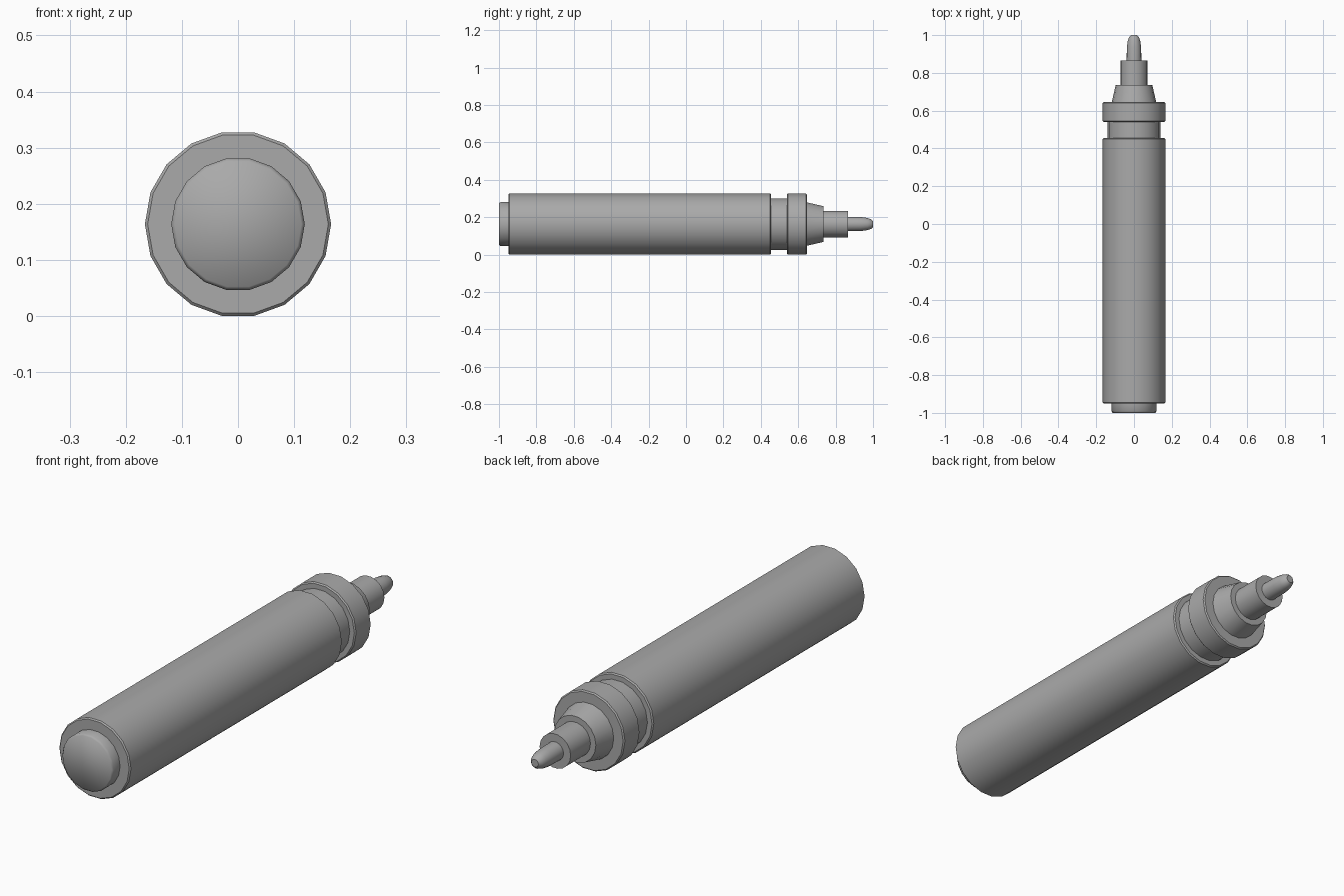
import bpy, bmesh, math

if "Cube" in bpy.data.objects:
    bpy.data.objects.remove(bpy.data.objects["Cube"])

SIDES = 18
AXIS_Z = 0.1637

grey = bpy.data.materials.new("dark_grey")
grey.diffuse_color = (0.4, 0.4, 0.4, 1)
grey.use_nodes = True
grey.node_tree.nodes["Principled BSDF"].inputs["Base Color"].default_value = grey.diffuse_color


def lathe(name, profile, angle=40):
    """Revolve (y, radius) points around the pen's long axis, capping both ends."""
    bm = bmesh.new()
    rings = []
    for y, r in profile:
        rings.append([bm.verts.new((r * math.cos(math.tau * i / SIDES), y,
                                    AXIS_Z + r * math.sin(math.tau * i / SIDES)))
                      for i in range(SIDES)])
    for a, b in zip(rings, rings[1:]):
        for i in range(SIDES):
            j = (i + 1) % SIDES
            bm.faces.new((a[i], b[i], b[j], a[j]))
    bm.faces.new(rings[0])
    bm.faces.new(rings[-1][::-1])
    bmesh.ops.recalc_face_normals(bm, faces=bm.faces)
    mesh = bpy.data.meshes.new(name)
    bm.to_mesh(mesh)
    bm.free()
    mesh.materials.append(grey)
    obj = bpy.data.objects.new(name, mesh)
    bpy.context.collection.objects.link(obj)
    bpy.ops.object.select_all(action='DESELECT')
    obj.select_set(True)
    bpy.context.view_layer.objects.active = obj
    bpy.ops.object.shade_smooth_by_angle(angle=math.radians(angle))
    return obj


# rear plug, its end softly rounded into the sides
lathe("end_plug", [(-0.94, 0.119), (-0.992, 0.119), (-1.0, 0.113)], 60)
# long barrel with a fine edge bevel
lathe("barrel", [(-0.95, 0.161), (-0.945, 0.166), (0.45, 0.166), (0.455, 0.161)])
# recessed neck
lathe("neck", [(0.45, 0.14), (0.545, 0.14)])
# collar
lathe("collar", [(0.54, 0.161), (0.545, 0.166), (0.641, 0.166), (0.646, 0.161)])
# tapered shoulder
lathe("shoulder", [(0.64, 0.119), (0.735, 0.097)])
# nib holder
lathe("nib_holder", [(0.73, 0.072), (0.866, 0.072)])
# rounded writing tip
lathe("nib", [(0.86, 0.039), (0.935, 0.038), (0.97, 0.033), (0.99, 0.026), (1.0, 0.016)])
